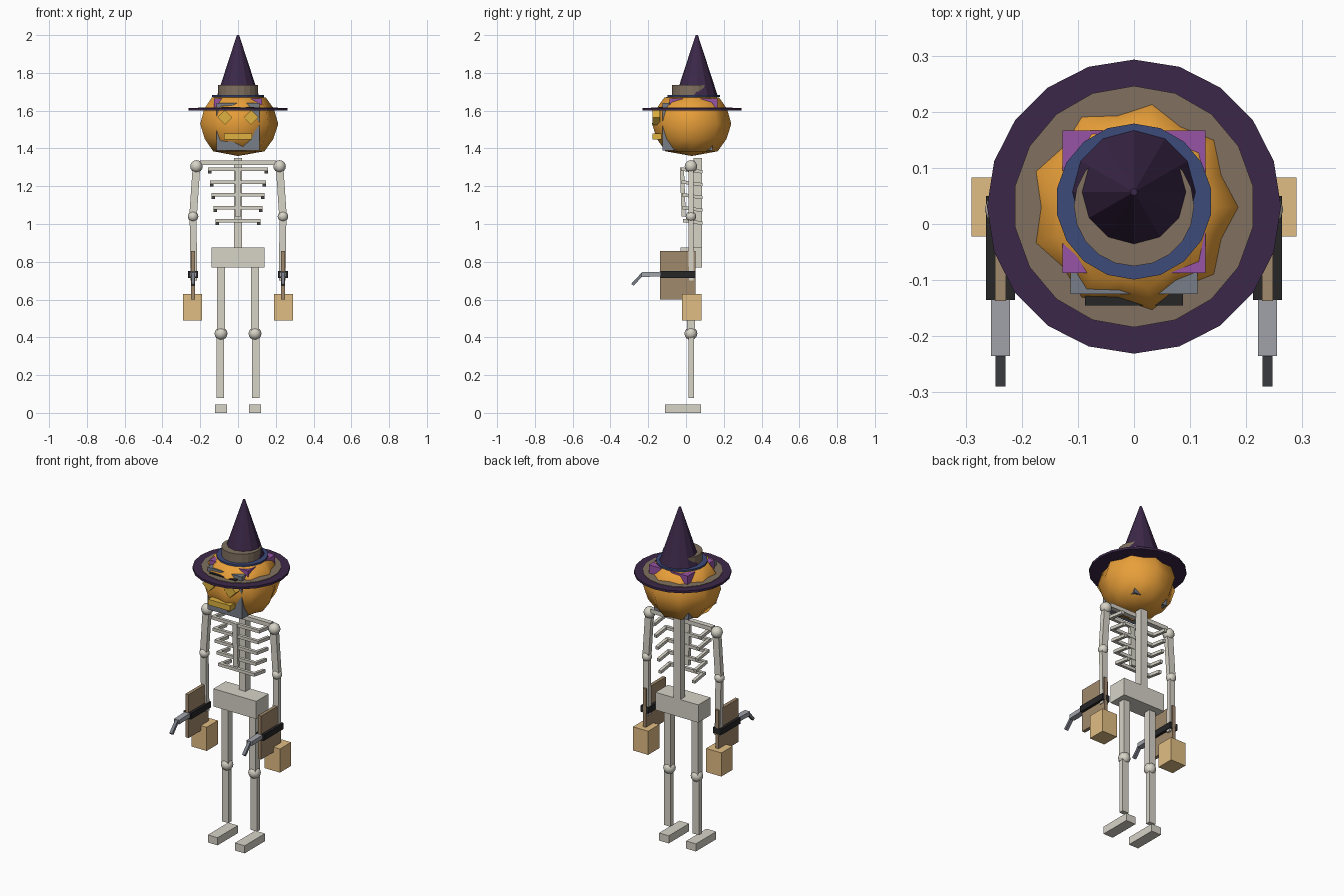
import bpy, bmesh, math
from mathutils import Vector, Matrix

if "Cube" in bpy.data.objects:
    bpy.data.objects.remove(bpy.data.objects["Cube"])


def colour(name, r, g, b):
    m = bpy.data.materials.new(name)
    m.diffuse_color = ((r / 255) ** 2.2, (g / 255) ** 2.2, (b / 255) ** 2.2, 1)
    m.use_nodes = True
    m.node_tree.nodes["Principled BSDF"].inputs["Base Color"].default_value = m.diffuse_color
    return m


BONE = colour("bone", 214, 210, 198)
ORANGE = colour("orange", 232, 158, 60)
YELLOW = colour("yellow", 222, 176, 66)
PURPLE = colour("dark_purple", 62, 44, 74)
VIOLET = colour("violet", 150, 84, 165)
BROWN = colour("brown", 128, 112, 96)
BLUE = colour("blue", 64, 76, 122)
TAN = colour("tan", 224, 188, 130)
WOOD = colour("wood", 160, 136, 108)
BLACK = colour("black", 42, 42, 44)
GREY = colour("grey", 120, 125, 134)
STEEL = colour("steel", 160, 163, 170)


def finish(name, bm, mat):
    bmesh.ops.recalc_face_normals(bm, faces=bm.faces[:])
    me = bpy.data.meshes.new(name)
    bm.to_mesh(me)
    bm.free()
    me.materials.append(mat)
    ob = bpy.data.objects.new(name, me)
    bpy.context.collection.objects.link(ob)
    return ob


def box(name, x, y, z, mat):
    bm = bmesh.new()
    lo, hi = [Vector((x[i], y[i], z[i])) for i in (0, 1)]
    m = Matrix.Translation((lo + hi) / 2) @ Matrix.Diagonal((*(hi - lo), 1))
    bmesh.ops.create_cube(bm, size=1, matrix=m)
    return finish(name, bm, mat)


def bar(name, p, q, w, d, mat):
    """Box of section w (sideways) by d running from p to q."""
    p, q = Vector(p), Vector(q)
    along = (q - p).normalized()
    side = Vector((1, 0, 0)) if abs(along.x) < 0.7 else Vector((0, 1, 0))
    other = along.cross(side).normalized()
    side = other.cross(along)
    rot = Matrix((side, other, along)).transposed().to_4x4()
    bm = bmesh.new()
    m = Matrix.Translation((p + q) / 2) @ rot @ Matrix.Diagonal((w, d, (q - p).length, 1))
    bmesh.ops.create_cube(bm, size=1, matrix=m)
    return finish(name, bm, mat)


def cone(name, y, z0, z1, r0, r1, n, mat):
    bm = bmesh.new()
    bmesh.ops.create_cone(bm, cap_ends=True, segments=n, radius1=r0, radius2=r1,
                          depth=z1 - z0, matrix=Matrix.Translation((0, y, (z0 + z1) / 2)))
    return finish(name, bm, mat)


def joint(name, c, r):
    bm = bmesh.new()
    bmesh.ops.create_uvsphere(bm, u_segments=12, v_segments=8, radius=r,
                              matrix=Matrix.Translation(c))
    ob = finish(name, bm, BONE)
    for f in ob.data.polygons:
        f.use_smooth = True


# Pumpkin head: nine lobes, lathed from a short profile
bm = bmesh.new()
rings = []
for z, r in [(1.385, 0.14), (1.45, 0.187), (1.53, 0.213), (1.61, 0.19), (1.67, 0.147)]:
    rings.append([bm.verts.new((r * k * math.cos(a), 0.03 + r * k * math.sin(a), z))
                  for a, k in [(math.radians(20 * i), 0.89 if i % 2 else 1) for i in range(18)]])
for a, b in zip(rings, rings[1:]):
    for i in range(18):
        j = (i + 1) % 18
        bm.faces.new((a[i], a[j], b[j], b[i]))
for ring, z in ((rings[0], 1.36), (rings[-1], 1.685)):
    tip = bm.verts.new((0, 0.03, z))
    for i in range(18):
        bm.faces.new((ring[i], ring[(i + 1) % 18], tip))
pumpkin = finish("pumpkin_head", bm, ORANGE)
for f in pumpkin.data.polygons:
    f.use_smooth = True

# Inner head, cap and face
box("inner_head", (-0.113, 0.113), (-0.125, 0.14), (1.39, 1.64), GREY)
box("inner_cap", (-0.127, 0.127), (-0.087, 0.167), (1.6, 1.665), VIOLET)
box("brow", (-0.087, 0.087), (-0.145, -0.1), (1.6, 1.62), BLACK)
box("mouth", (-0.073, 0.073), (-0.178, -0.13), (1.447, 1.48), YELLOW)
for s, side in ((-1, "left"), (1, "right")):
    eye = box(side + "_eye", (-0.028, 0.028), (-0.02, 0.02), (-0.028, 0.028), YELLOW)
    eye.rotation_euler.y = math.radians(45)
    eye.location = (s * 0.07, -0.158, 1.565)

# Hat
cone("hat_brim", 0.031, 1.6, 1.613, 0.262, 0.262, 20, PURPLE)
cone("brim_lining", 0.031, 1.608, 1.616, 0.215, 0.215, 18, BROWN)
cone("hat_ribbon", 0.04, 1.672, 1.682, 0.139, 0.139, 18, BLUE)
cone("hat_band", 0.032, 1.68, 1.735, 0.107, 0.107, 20, BROWN)
cone("hat_cone", 0.057, 1.675, 2.0, 0.112, 0.006, 12, PURPLE)

# Torso
box("spine", (-0.022, 0.022), (0.04, 0.085), (0.78, 1.35), BONE)
box("pelvis", (-0.14, 0.14), (-0.03, 0.085), (0.77, 0.875), BONE)
box("collar_bone", (-0.2, 0.2), (0.015, 0.045), (1.312, 1.336), BONE)
bar("breast_bone", (0, -0.022, 1.3), (0, -0.012, 1.04), 0.03, 0.022, BONE)

for s, side in ((-1, "left"), (1, "right")):
    # Ribs: front bar and an arm running back
    for i in range(5):
        z, x = 1.29 - 0.068 * i, 0.15 - 0.01 * i
        y = -0.018 + 0.003 * i
        bar(f"{side}_rib_front_{i}", (0, y, z), (s * (x + 0.009), y, z), 0.018, 0.018, BONE)
        bar(f"{side}_rib_side_{i}", (s * x, y, z), (s * x, 0.087, z - 0.014), 0.018, 0.018, BONE)

    # Arm
    shoulder, elbow, wrist = (s * 0.22, 0.026, 1.305), (s * 0.238, 0.026, 1.04), (s * 0.234, 0.028, 0.7)
    joint(side + "_shoulder", shoulder, 0.033)
    joint(side + "_elbow", elbow, 0.028)
    bar(side + "_upper_arm", shoulder, elbow, 0.04, 0.028, BONE)
    bar(side + "_forearm", elbow, wrist, 0.036, 0.026, BONE)

    # Held tool: panel, black body, nozzle, tip and hanging block
    def sx(a, b):
        return sorted((s * a, s * b))
    box(side + "_panel", sx(0.228, 0.248), (-0.137, 0.05), (0.6, 0.857), WOOD)
    box(side + "_tool_body", sx(0.212, 0.264), (-0.135, 0.05), (0.714, 0.75), BLACK)
    bar(side + "_nozzle", (s * 0.238, -0.13, 0.735), (s * 0.238, -0.235, 0.732), 0.034, 0.025, STEEL)
    bar(side + "_nozzle_tip", (s * 0.238, -0.228, 0.738), (s * 0.238, -0.284, 0.678), 0.018, 0.016, GREY)
    box(side + "_block", sx(0.19, 0.29), (-0.022, 0.083), (0.49, 0.63), TAN)

    # Leg
    box(side + "_thigh", sx(0.068, 0.11), (0.005, 0.047), (0.42, 0.78), BONE)
    joint(side + "_knee", (s * 0.09, 0.026, 0.42), 0.034)
    box(side + "_shin", sx(0.073, 0.115), (0.014, 0.042), (0.08, 0.42), BONE)
    box(side + "_foot", sx(0.057, 0.121), (-0.11, 0.08), (0, 0.045), BONE)
